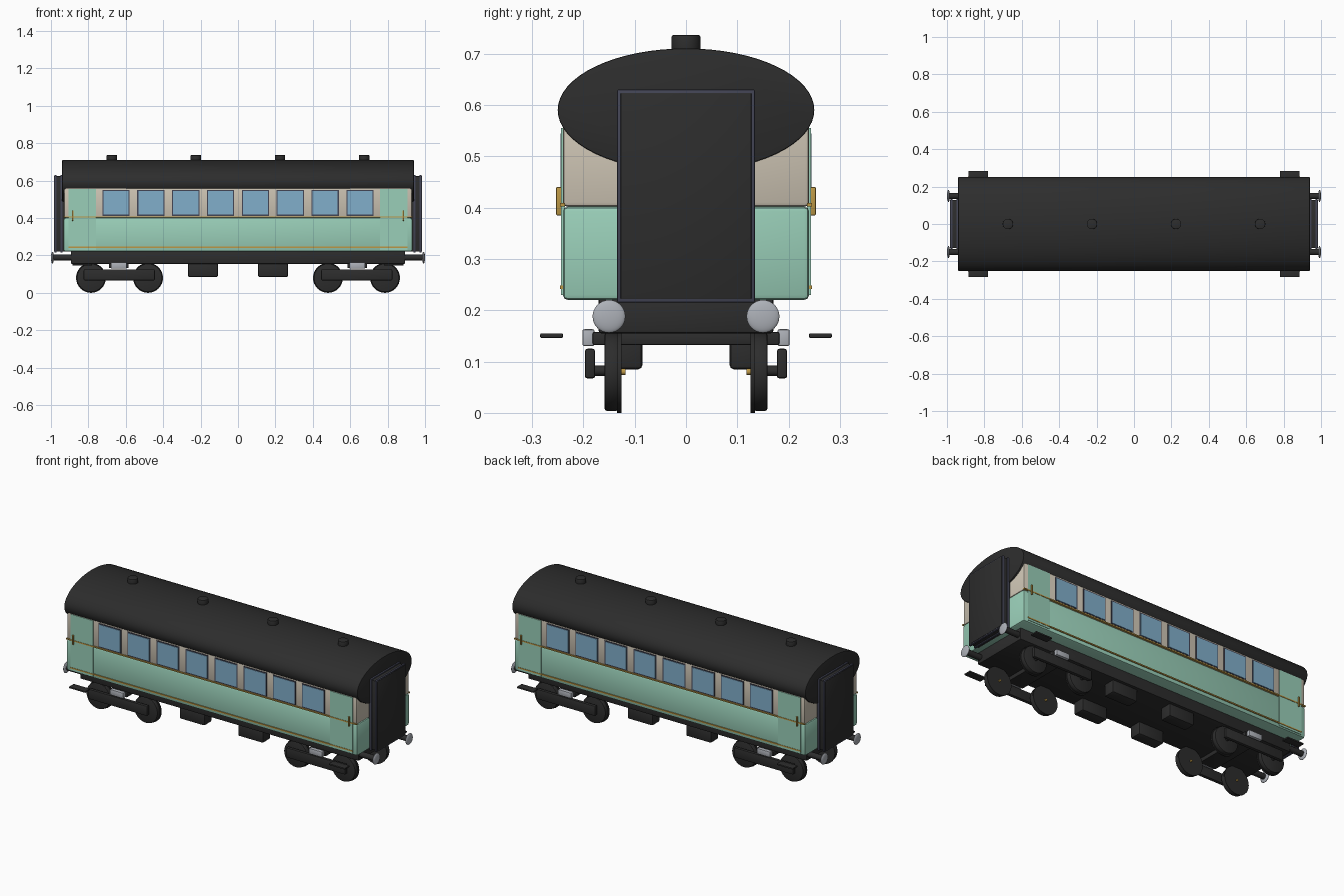
import bpy, math

if "Cube" in bpy.data.objects:
    bpy.data.objects.remove(bpy.data.objects["Cube"])


def mat(name, r, g, b):
    m = bpy.data.materials.new(name)
    m.diffuse_color = (r, g, b, 1)
    m.use_nodes = True
    m.node_tree.nodes["Principled BSDF"].inputs["Base Color"].default_value = m.diffuse_color
    return m


BLACK = mat("black", 0.026, 0.026, 0.026)
GREEN = mat("pale_green", 0.32, 0.62, 0.48)
CREAM = mat("cream", 0.62, 0.56, 0.46)
GLASS = mat("window_blue", 0.22, 0.43, 0.6)
GOLD = mat("gold", 0.5, 0.31, 0.06)
STEEL = mat("steel", 0.42, 0.44, 0.48)
NAVY = mat("dark_slate", 0.055, 0.058, 0.09)


def finish(ob, name, m, bevel=0, segments=2):
    ob.name = name
    ob.data.materials.append(m)
    if bevel:
        mod = ob.modifiers.new("bevel", 'BEVEL')
        mod.width = bevel
        mod.segments = segments
        bpy.ops.object.modifier_apply(modifier=mod.name)
    bpy.ops.object.shade_smooth_by_angle(angle=math.radians(35))
    return ob


def box(name, x, y, z, m, bevel=0):
    """Box from (min, max) ranges on each axis."""
    r = [sorted(a) for a in (x, y, z)]
    bpy.ops.mesh.primitive_cube_add(size=1, location=[(a[0] + a[1]) / 2 for a in r])
    ob = bpy.context.object
    ob.scale = [a[1] - a[0] for a in r]
    bpy.ops.object.transform_apply(location=False, rotation=False, scale=True)
    return finish(ob, name, m, bevel)


def cyl(name, loc, radius, depth, axis, m, bevel=0, sides=32, squash=None):
    rot = {'x': (0, math.pi / 2, 0), 'y': (math.pi / 2, 0, 0), 'z': (0, 0, 0)}[axis]
    bpy.ops.mesh.primitive_cylinder_add(vertices=sides, radius=radius, depth=depth,
                                        location=loc, rotation=rot)
    ob = bpy.context.object
    bpy.ops.object.transform_apply(location=False, rotation=True, scale=False)
    if squash:
        ob.scale = squash
        bpy.ops.object.transform_apply(location=False, rotation=False, scale=True)
    return finish(ob, name, m, bevel)


# Body shell: green lower half, cream upper half, black underframe
box("lower_body", (-0.932, 0.932), (-0.24, 0.24), (0.22, 0.402), GREEN, 0.01)
box("upper_body", (-0.93, 0.93), (-0.24, 0.24), (0.402, 0.6), CREAM, 0.008)
box("underframe", (-0.893, 0.893), (-0.17, 0.17), (0.155, 0.225), BLACK, 0.005)

# Elliptical roof and its ventilators
cyl("roof", (0, 0, 0.59), 0.25, 1.88, 'x', BLACK, 0.003, 64, (1, 1, 0.48))
for i in range(4):
    cyl("roof_vent", (-0.674 + i * 0.4493, 0, 0.715), 0.028, 0.042, 'z', BLACK, 0.003)

for s in (-1, 1):
    # Gold lining along each side
    box("upper_gold_line", (-0.932, 0.932), (s * 0.236, s * 0.2455), (0.402, 0.409), GOLD)
    box("lower_gold_line", (-0.905, 0.905), (s * 0.236, s * 0.2455), (0.241, 0.248), GOLD)

    # Windows: thin dark frame plate with glass in front
    for i in range(8):
        x = -0.652 + i * 0.1863
        box("window_frame", (x - 0.073, x + 0.073), (s * 0.238, s * 0.2425),
            (0.412, 0.55), NAVY)
        box("window_glass", (x - 0.067, x + 0.067), (s * 0.24, s * 0.2445),
            (0.418, 0.544), GLASS)

    for e in (-1, 1):
        # Door, handle and footstep near each corner
        box("door", (e * 0.76, e * 0.905), (s * 0.236, s * 0.2435), (0.23, 0.555), GREEN)
        box("door_handle", (e * 0.88, e * 0.888), (s * 0.242, s * 0.253),
            (0.385, 0.44), GOLD, 0.002)
        box("footstep", (e * 0.78, e * 0.885), (s * 0.24, s * 0.284),
            (0.146, 0.155), BLACK, 0.002)

        # Buffers
        cyl("buffer_shaft", (e * 0.94, s * 0.15, 0.188), 0.016, 0.1, 'x', BLACK)
        bpy.ops.mesh.primitive_uv_sphere_add(segments=32, ring_count=16, radius=0.032,
                                             location=(e * 0.992, s * 0.15, 0.188))
        head = bpy.context.object
        head.scale = (0.25, 1, 1)
        bpy.ops.object.transform_apply(location=False, rotation=False, scale=True)
        finish(head, "buffer_head", STEEL)

        # Equipment boxes below the floor
        box("equipment_box", (e * 0.107, e * 0.268), (s * 0.085, s * 0.155),
            (0.085, 0.16), BLACK, 0.008)

        # Bogie side frame and suspension block
        box("bogie_side_frame", (e * 0.445, e * 0.825), (s * 0.177, s * 0.197),
            (0.067, 0.125), BLACK, 0.005)
        box("suspension_block", (e * 0.595, e * 0.68), (s * 0.178, s * 0.202),
            (0.13, 0.163), STEEL, 0.004)

        # Wheels with flange, axle box and gold hub cap
        for x in (0.481, 0.786):
            cyl("wheel", (e * x, s * 0.145, 0.08), 0.076, 0.028, 'y', BLACK, 0.005)
            cyl("wheel_flange", (e * x, s * 0.13, 0.08), 0.08, 0.008, 'y', BLACK)
            cyl("axle_box", (e * x, s * 0.168, 0.082), 0.01, 0.026, 'y', BLACK, 0, 16)
            cyl("hub_cap", (e * x, s * 0.123, 0.08), 0.006, 0.01, 'y', GOLD, 0, 16)

# Parts centred on the ends: bogie bolsters and gangways
for e in (-1, 1):
    box("bogie_bolster", (e * 0.585, e * 0.69), (-0.182, 0.182), (0.132, 0.158), BLACK, 0.004)
    box("gangway_bellows", (e * 0.92, e * 0.984), (-0.128, 0.128), (0.221, 0.624), BLACK, 0.003)
    for x in (0.937, 0.97):
        box("gangway_frame", (e * x, e * (x + 0.012)), (-0.134, 0.134),
            (0.215, 0.63), NAVY, 0.003)
